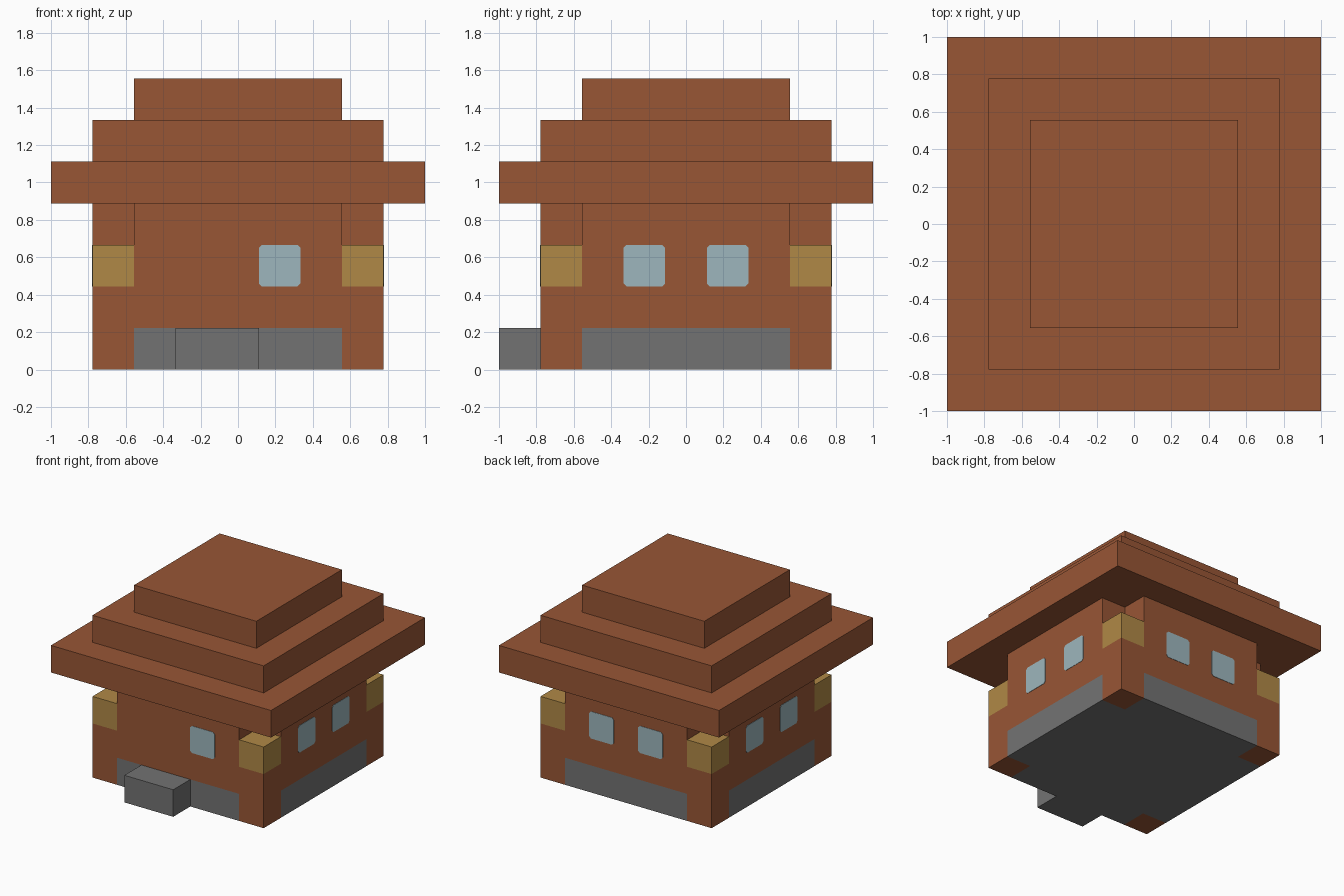
import bpy
import bmesh
from math import pi
from mathutils import Matrix

if "Cube" in bpy.data.objects:
    bpy.data.objects.remove(bpy.data.objects["Cube"], do_unlink=True)

U = 2 / 9  # edge length of one building block


def material(name, rgb):
    mat = bpy.data.materials.new(name)
    mat.use_nodes = True
    mat.diffuse_color = (*rgb, 1)
    mat.node_tree.nodes["Principled BSDF"].inputs["Base Color"].default_value = (*rgb, 1)
    return mat


BROWN = material("brown timber", (0.314, 0.093, 0.036))
GOLD = material("gold lantern", (0.434, 0.25, 0.061))
GREY = material("grey stone", (0.171, 0.171, 0.171))
GLASS = material("pale blue glass", (0.337, 0.468, 0.509))


def prism(name, outline, z0, z1, mat, matrix=Matrix()):
    """Extrude a flat outline from z0 to z1, measured in blocks."""
    bm = bmesh.new()
    face = bm.faces.new([bm.verts.new((x * U, y * U, z0 * U)) for x, y in outline])
    top = bmesh.ops.extrude_face_region(bm, geom=[face])["geom"]
    verts = [v for v in top if isinstance(v, bmesh.types.BMVert)]
    bmesh.ops.translate(bm, verts=verts, vec=(0, 0, (z1 - z0) * U))
    bm.transform(matrix)
    bmesh.ops.recalc_face_normals(bm, faces=bm.faces)
    mesh = bpy.data.meshes.new(name)
    bm.to_mesh(mesh)
    bm.free()
    mesh.materials.append(mat)
    obj = bpy.data.objects.new(name, mesh)
    bpy.context.collection.objects.link(obj)
    return obj


def rect(x0, x1, y0, y1):
    return [(x0, y0), (x1, y0), (x1, y1), (x0, y1)]


def square(half):
    return rect(-half, half, -half, half)


# Square with its four corner blocks left out
A, B = 2.5, 3.5
notched = [(-A, -B), (A, -B), (A, -A), (B, -A), (B, A), (A, A),
           (A, B), (-A, B), (-A, A), (-B, A), (-B, -A), (-A, -A)]

# Stone base, walls and doorstep
prism("foundation", notched, 0, 1, GREY)
prism("walls", notched, 1, 4, BROWN)
prism("doorstep", rect(-1.5, 0.5, -4.5, -3.5), 0, 1, GREY)

# Corner posts topped with lanterns
for sx, side in ((-1, "right"), (1, "left")):
    for sy, end in ((-1, "front"), (1, "back")):
        corner = rect(*sorted((sx * A, sx * B)), *sorted((sy * A, sy * B)))
        prism(f"corner_post_{end}_{side}", corner, 0, 2, BROWN)
        prism(f"lantern_{end}_{side}", corner, 2, 3, GOLD)

# Stepped roof
for i, half in enumerate((4.5, 3.5, 2.5)):
    prism(f"roof_tier_{i + 1}", square(half), 4 + i, 5 + i, BROWN)

# Window panes with clipped corners, set on each wall
h, c = 0.5, 0.43
pane = [(-c, -h), (c, -h), (h, -c), (h, c), (c, h), (-c, h), (-h, c), (-h, -c)]
for turn, wall in enumerate(("front", "left", "back", "right")):
    for offset in ((1,) if wall == "front" else (-1, 1)):
        place = (Matrix.Rotation(turn * pi / 2, 4, "Z")
                 @ Matrix.Translation((offset * U, -B * U, 2.5 * U))
                 @ Matrix.Rotation(pi / 2, 4, "X"))
        prism(f"window_{wall}_{'a' if offset > 0 else 'b'}", pane, -0.01, 0.012, GLASS, place)
